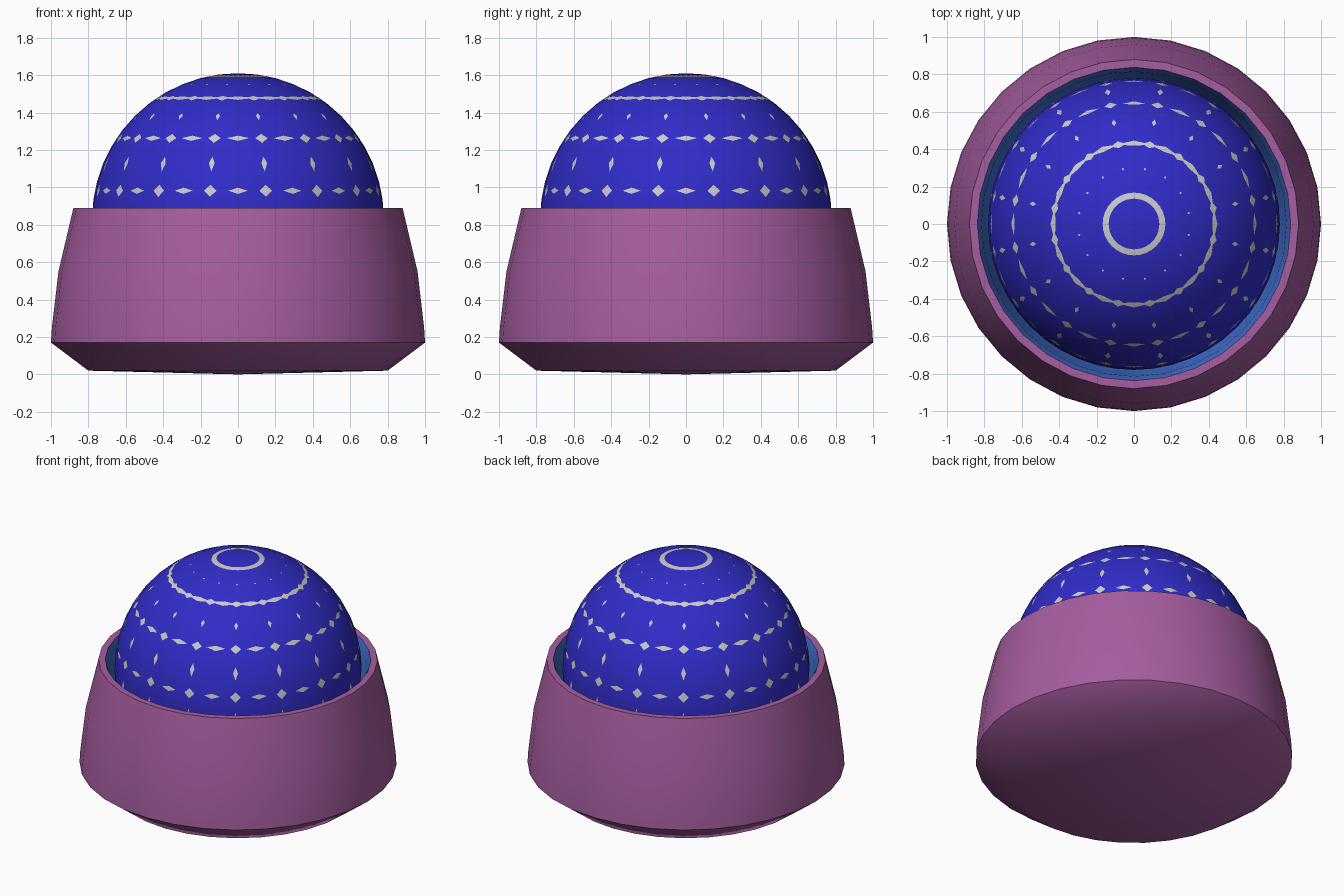
import bpy, math

if "Cube" in bpy.data.objects:
    bpy.data.objects.remove(bpy.data.objects["Cube"])


def paint(obj, name, color):
    mat = bpy.data.materials.new(name)
    mat.diffuse_color = color
    mat.use_nodes = True
    mat.node_tree.nodes["Principled BSDF"].inputs["Base Color"].default_value = mat.diffuse_color
    obj.data.materials.append(mat)


def smooth(obj, angle):
    bpy.ops.object.select_all(action='DESELECT')
    obj.select_set(True)
    bpy.context.view_layer.objects.active = obj
    bpy.ops.object.shade_smooth_by_angle(angle=math.radians(angle))


def lathe(name, profile, n=32):
    """Revolve (radius, z) points around z; radius 0 makes a pole."""
    verts, rings, faces = [], [], []
    for r, z in profile:
        start = len(verts)
        if r == 0:
            verts.append((0, 0, z))
            rings.append([start] * n)
        else:
            verts += [(r * math.cos(2 * math.pi * i / n),
                       r * math.sin(2 * math.pi * i / n), z) for i in range(n)]
            rings.append(list(range(start, start + n)))
    for a, b in zip(rings, rings[1:]):
        for i in range(n):
            j = (i + 1) % n
            quad = [a[i], a[j], b[j], b[i]]
            faces.append(list(dict.fromkeys(quad)))
    mesh = bpy.data.meshes.new(name)
    mesh.from_pydata(verts, [], faces)
    obj = bpy.data.objects.new(name, mesh)
    bpy.context.collection.objects.link(obj)
    return obj


# Outer stand with a flat rim
stand = lathe("stand", [(0, 0), (0.8, 0.02), (1.0, 0.17), (0.995, 0.25),
                        (0.96, 0.55), (0.88, 0.89), (0.838, 0.89)])
paint(stand, "purple", (0.38, 0.11, 0.35, 1))
smooth(stand, 40)

# Bowl-shaped liner that cradles the ball
CENTRE, RADIUS = 0.83, 0.78
bowl = [(0.838, 0.89)]
for k in range(9):
    t = math.radians(k * 11.25)
    bowl.append((0 if k == 8 else 0.815 * math.cos(t), CENTRE - 0.81 * math.sin(t)))
liner = lathe("liner", bowl[::-1])
liner.data.flip_normals()
paint(liner, "liner_blue", (0.05, 0.15, 0.60, 1))
smooth(liner, 40)

# Ball: a grey shell coinciding with a blue core
for name, segs, rings in (("ball_shell", 32, 16), ("ball_core", 48, 24)):
    bpy.ops.mesh.primitive_uv_sphere_add(segments=segs, ring_count=rings,
                                         radius=RADIUS, location=(0, 0, CENTRE))
    ball = bpy.context.object
    ball.name = name
    smooth(ball, 60)
    if name == "ball_core":
        paint(ball, "ball_blue", (0.03, 0.025, 0.58, 1))
